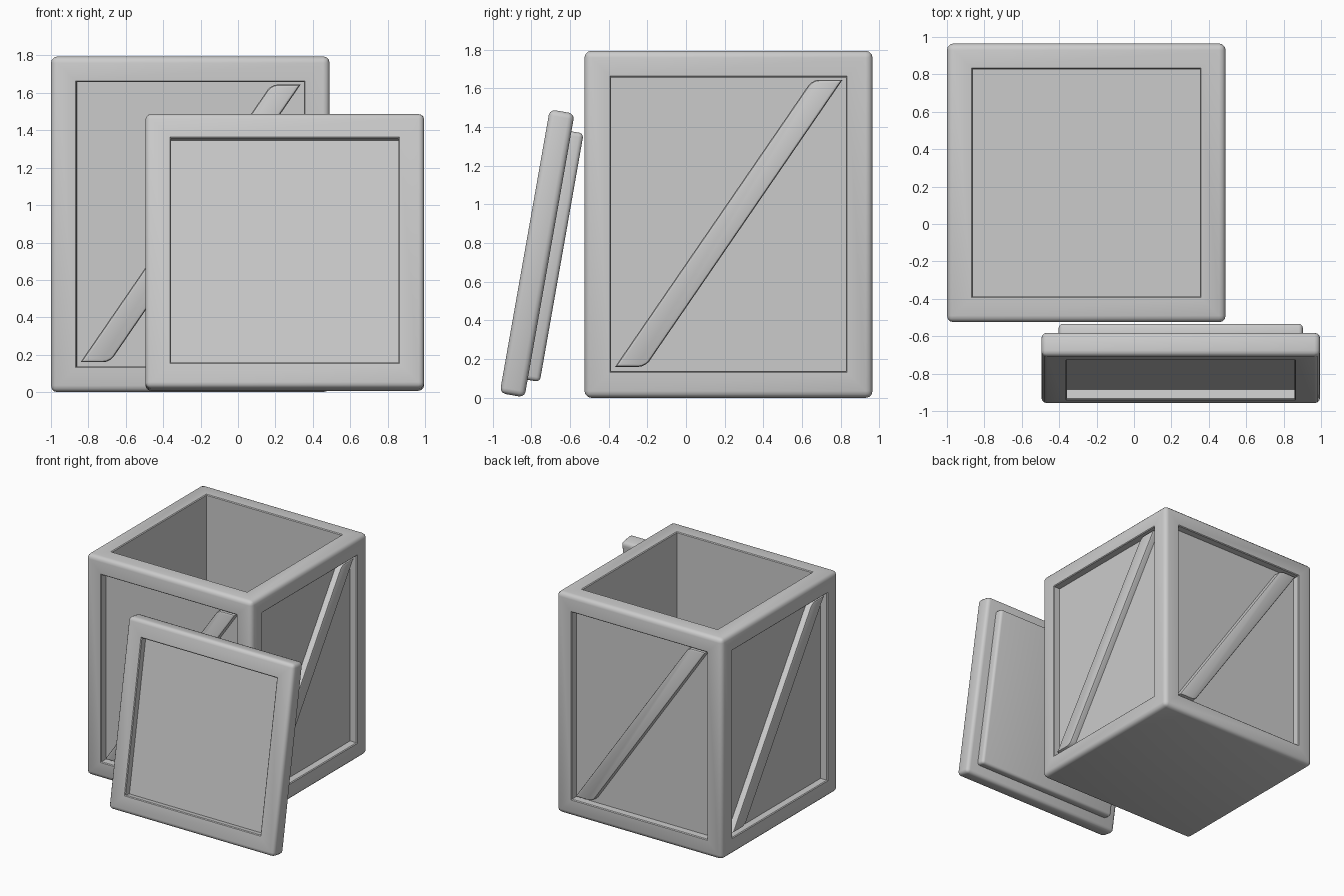
import bpy, bmesh
from math import radians, pi
from mathutils import Vector, Matrix

if "Cube" in bpy.data.objects:
    bpy.data.objects.remove(bpy.data.objects["Cube"])


def finish(name, bm, matrix):
    mesh = bpy.data.meshes.new(name)
    bmesh.ops.recalc_face_normals(bm, faces=bm.faces[:])
    bm.to_mesh(mesh)
    bm.free()
    ob = bpy.data.objects.new(name, mesh)
    bpy.context.collection.objects.link(ob)
    ob.matrix_world = matrix
    bpy.ops.object.select_all(action='DESELECT')
    ob.select_set(True)
    bpy.context.view_layer.objects.active = ob
    bpy.ops.object.shade_smooth_by_angle(angle=radians(35))
    return ob


def framed_box(name, size, bevel, recesses, matrix, border=0.137):
    """Rounded box; each recess is (direction, depth) sunk inside a border."""
    bm = bmesh.new()
    bmesh.ops.create_cube(bm, size=1, matrix=Matrix.Diagonal((*size, 1)))
    bmesh.ops.bevel(bm, geom=bm.edges[:], offset=bevel, segments=3,
                    profile=0.5, affect='EDGES')
    bm.normal_update()
    for direction, depth in recesses:
        d = Vector(direction)
        face = max((f for f in bm.faces if f.normal.dot(d) > 0.99),
                   key=lambda f: f.calc_area())
        lip = 0.006
        for t, h in ((border - bevel - lip, 0), (lip, -lip), (0.001, lip - depth)):
            bmesh.ops.inset_individual(bm, faces=[face], thickness=t, depth=h,
                                       use_even_offset=True)
            bm.normal_update()
    return finish(name, bm, matrix)


def brace(name, matrix):
    """Slanted plank with level ends, rounded at its blunt corners."""
    bm = bmesh.new()
    pts = [(-0.587, 0.16), (-0.43, 0.16), (0.59, 1.645), (0.433, 1.645)]
    face = bm.faces.new([bm.verts.new((x, 0.03, z)) for x, z in pts])
    ext = bmesh.ops.extrude_face_region(bm, geom=[face])
    top = [v for v in ext['geom'] if isinstance(v, bmesh.types.BMVert)]
    bmesh.ops.translate(bm, verts=top, vec=(0, -0.08, 0))
    blunt = [e for e in bm.edges
             if abs(e.verts[0].co.y - e.verts[1].co.y) > 0.05
             and abs(e.verts[0].co.x) < 0.5]
    bmesh.ops.bevel(bm, geom=blunt, offset=0.035, segments=3, profile=0.5,
                    affect='EDGES')
    rim = [e for e in bm.edges if all(v.co.y < -0.04 for v in e.verts)]
    bmesh.ops.bevel(bm, geom=rim, offset=0.016, segments=2, profile=0.5,
                    affect='EDGES')
    return finish(name, bm, matrix)


# Open crate with four recessed sides and a deep cavity
W, H = 1.49, 1.795
centre = Vector((-0.255, 0.22, 0))
sides = [((0, -1, 0), 0.06), ((1, 0, 0), 0.06), ((0, 1, 0), 0.06), ((-1, 0, 0), 0.06)]
framed_box("crate_body", (W, W, H), 0.035, sides + [((0, 0, 1), H - 0.14)],
           Matrix.Translation(centre + Vector((0, 0, H / 2))))

# Diagonal braces on the four sides
for i, side in enumerate(("front", "right", "back", "left")):
    brace(side + "_brace", Matrix.Translation(centre)
          @ Matrix.Rotation(i * pi / 2, 4, 'Z')
          @ Matrix.Translation((0, -W / 2 + 0.06, 0)))

# Lid leaning against the crate, with locating plate behind
lean = Matrix.Translation((0.25, -0.77, 0.747)) @ Matrix.Rotation(radians(-10), 4, 'X')
framed_box("lid", (W, 0.13, W), 0.03, [((0, -1, 0), 0.055)], lean)
framed_box("lid_inner_plate", (1.305, 0.094, 1.305), 0.022, [],
           lean @ Matrix.Translation((0, 0.082, 0)))
